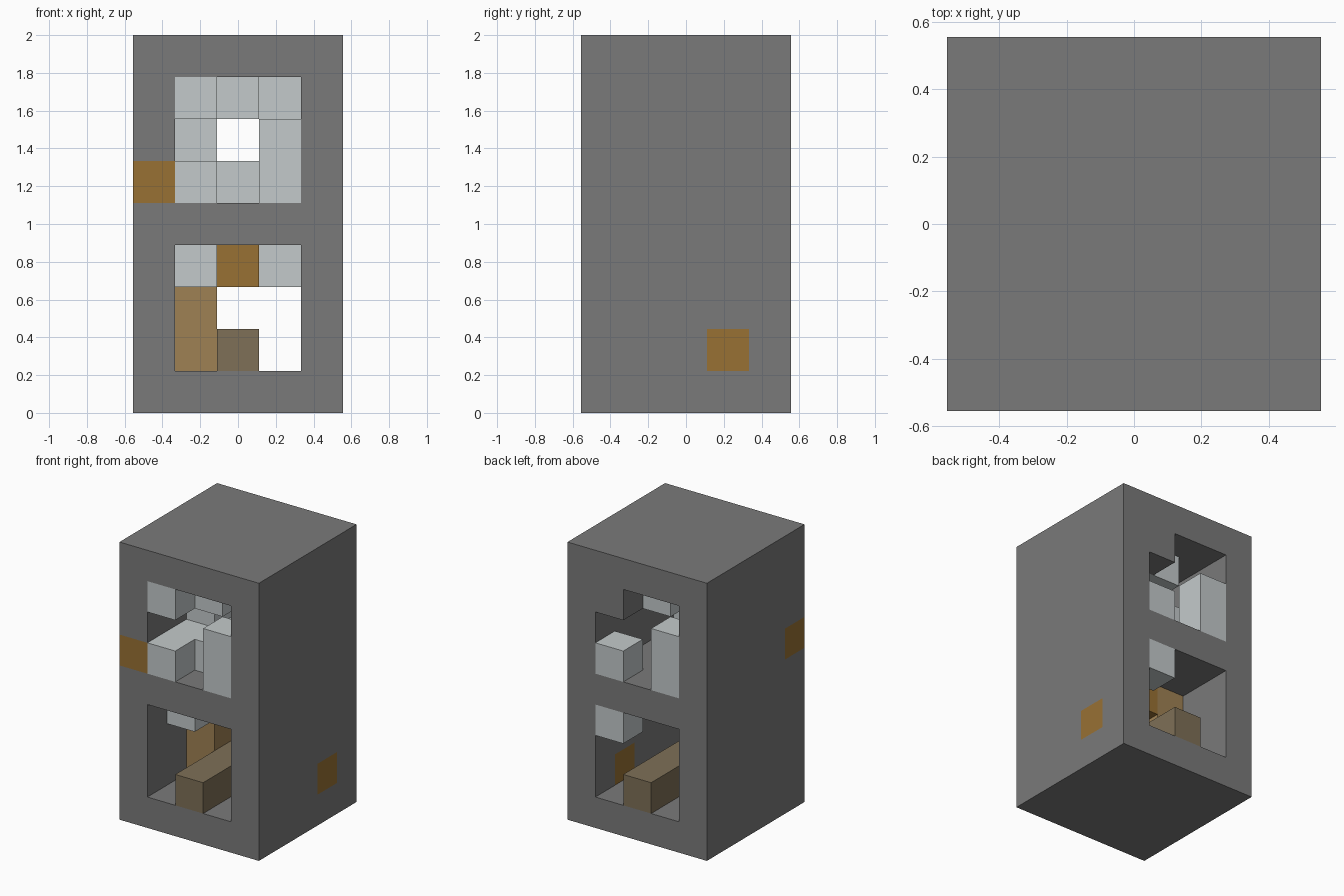
import bpy
from mathutils import Matrix, Vector
import bmesh

if "Cube" in bpy.data.objects:
    bpy.data.objects.remove(bpy.data.objects["Cube"], do_unlink=True)

U = 2 / 9  # edge of one block; the model is 5 x 5 x 9 blocks


def material(name, rgb):
    """Flat material from 0-255 display values."""
    linear = [((c / 255 + 0.055) / 1.055) ** 2.4 for c in rgb] + [1]
    mat = bpy.data.materials.new(name)
    mat.use_nodes = True
    mat.diffuse_color = linear
    mat.node_tree.nodes["Principled BSDF"].inputs["Base Color"].default_value = linear
    return mat


stone = material("stone grey", (122, 122, 122))
pale = material("pale grey", (196, 202, 203))
orange = material("orange brown", (153, 113, 52))
tan = material("tan", (159, 129, 84))
brown = material("dull brown", (126, 112, 87))


def box(name, low, high, mat):
    """Box between two corners in block units, counted from right, front, bottom."""
    low, high = Vector(low), Vector(high)
    centre = ((low + high) / 2 - Vector((2.5, 2.5, 0))) * U
    bm = bmesh.new()
    bmesh.ops.create_cube(bm, size=1, matrix=Matrix.Translation(centre)
                          @ Matrix.Diagonal((*((high - low) * U), 1)))
    mesh = bpy.data.meshes.new(name)
    bm.to_mesh(mesh)
    bm.free()
    mesh.materials.append(mat)
    obj = bpy.data.objects.new(name, mesh)
    bpy.context.collection.objects.link(obj)
    return obj


def blocks(name, cell, mat, size=(1, 1, 1)):
    return box(name, cell, Vector(cell) + Vector(size), mat)


# Outer shell: two tunnels front to back, plus slots for the coloured wall blocks
shell = box("shell", (0, 0, 0), (5, 5, 9), stone)
cutters = [
    box("lower_tunnel_cutter", (1, -1, 1), (4, 6, 4), stone),
    box("upper_tunnel_cutter", (1, -1, 5), (4, 6, 8), stone),
    box("left_slot_cutter", (3.5, 3, 1), (6, 4, 2), stone),
    box("corner_slot_cutter", (-1, -1, 5), (1.5, 1, 6), stone),
]
for cutter in cutters:
    cutter.hide_render = True
    mod = shell.modifiers.new(cutter.name, 'BOOLEAN')
    mod.operation = 'DIFFERENCE'
    mod.solver = 'EXACT'
    mod.object = cutter
bpy.context.view_layer.update()
graph = bpy.context.evaluated_depsgraph_get()
cut_mesh = bpy.data.meshes.new_from_object(shell.evaluated_get(graph))
shell.modifiers.clear()
shell.data = cut_mesh
for cutter in cutters:
    bpy.data.objects.remove(cutter, do_unlink=True)

# Coloured blocks set into the walls
blocks("left_wall_block", (4, 3, 1), orange)
blocks("front_corner_block", (0, 0, 5), orange)

# Lower room
blocks("floor_beam", (2, 0, 1), brown, (1, 5, 1))
blocks("tan_post", (1, 2, 1), tan, (1, 1, 3))
blocks("ceiling_orange_block", (2, 2, 3), orange)
blocks("lower_front_ceiling_block", (1, 1, 3), pale)
blocks("lower_back_ceiling_block", (3, 4, 3), pale)

# Upper room
blocks("bench", (1, 0, 5), pale, (1, 2, 1))
blocks("bench_side", (2, 1, 5), pale)
blocks("bench_back", (1, 2, 6), pale)
blocks("front_post", (3, 0, 5), pale, (1, 1, 2))
blocks("back_post", (1, 4, 5), pale, (1, 1, 2))
blocks("back_floor_block", (3, 4, 5), pale)
blocks("front_ceiling_block", (1, 0, 7), pale)
blocks("middle_front_ceiling_block", (2, 1, 7), pale)
blocks("middle_back_ceiling_block", (2, 3, 7), pale)
blocks("left_ceiling_block", (3, 3, 7), pale)
blocks("back_ceiling_stone", (3, 4, 7), stone)
